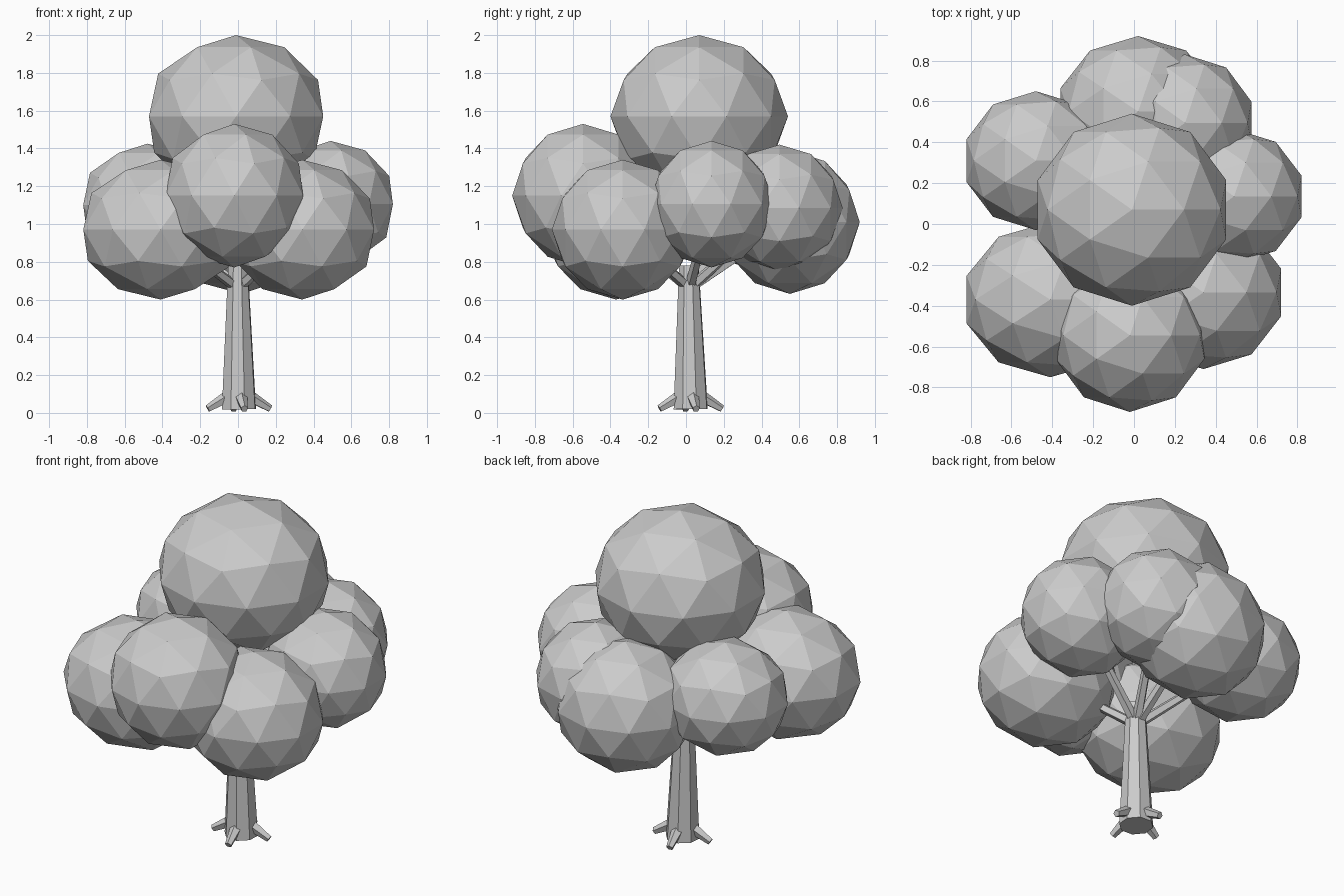
import bpy, bmesh, math
from mathutils import Vector, Matrix

if "Cube" in bpy.data.objects:
    bpy.data.objects.remove(bpy.data.objects["Cube"])

grey = bpy.data.materials.new("plain grey")
grey.use_nodes = True
COLOR = (0.6, 0.6, 0.6, 1)
grey.diffuse_color = COLOR
grey.node_tree.nodes["Principled BSDF"].inputs["Base Color"].default_value = COLOR


def finish(name, bm):
    mesh = bpy.data.meshes.new(name)
    bm.to_mesh(mesh)
    bm.free()
    mesh.materials.append(grey)
    obj = bpy.data.objects.new(name, mesh)
    bpy.context.collection.objects.link(obj)
    return obj


def leaf_clump(name, centre, radii):
    """Faceted, slightly stretched ball of leaves."""
    bm = bmesh.new()
    bmesh.ops.create_icosphere(bm, subdivisions=2, radius=1)
    bmesh.ops.transform(bm, verts=bm.verts, matrix=Matrix.LocRotScale(
        Vector(centre), None, Vector(radii)))
    return finish(name, bm)


def limb(name, start, end, r1, r2, sides):
    """Tapered prism from start to end."""
    start, end = Vector(start), Vector(end)
    axis = end - start
    bm = bmesh.new()
    bmesh.ops.create_cone(bm, cap_ends=True, segments=sides, radius1=r1,
                          radius2=r2, depth=axis.length)
    turn = axis.to_track_quat("Z", "Y")
    bmesh.ops.transform(bm, verts=bm.verts, matrix=Matrix.LocRotScale(
        (start + end) / 2, turn, None))
    return finish(name, bm)


# Leaf clumps: centre and radii
clumps = {
    "top": ((-0.01, 0.07, 1.57), (0.485, 0.47, 0.43)),
    "front": ((-0.02, -0.545, 1.15), (0.383, 0.375, 0.38)),
    "front_right": ((-0.41, -0.37, 0.97), (0.43, 0.38, 0.37)),
    "front_left": ((0.34, -0.335, 0.97), (0.40, 0.375, 0.37)),
    "left": ((0.49, 0.135, 1.105), (0.347, 0.33, 0.335)),
    "back_right": ((-0.48, 0.31, 1.10), (0.357, 0.34, 0.325)),
    "back": ((0.02, 0.55, 1.01), (0.40, 0.37, 0.38)),
    "back_left": ((0.25, 0.495, 1.085), (0.342, 0.335, 0.335)),
}
for side, (centre, radii) in clumps.items():
    leaf_clump("leaves_" + side, centre, radii)

# Trunk
limb("trunk", (0.005, 0.025, 0.02), (0, 0.015, 0.78), 0.095, 0.055, 8)

# Branches reaching into the lower clumps
fork = Vector((0, 0.02, 0.66))
for side in ("front_right", "front_left", "left", "back_right", "back", "back_left"):
    tip = fork.lerp(Vector(clumps[side][0]), 0.75)
    limb("branch_" + side, fork, tip, 0.03, 0.022, 5)

# Four roots spreading round the base
base = Vector((0.005, 0.025, 0))
for i, side in enumerate(("left", "back", "right", "front")):
    angle = math.radians(10 + 90 * i)
    out = Vector((math.cos(angle), math.sin(angle), 0))
    limb("root_" + side, base + out * 0.06 + Vector((0, 0, 0.085)),
         base + out * 0.168 + Vector((0, 0, 0.022)), 0.034, 0.02, 5)
